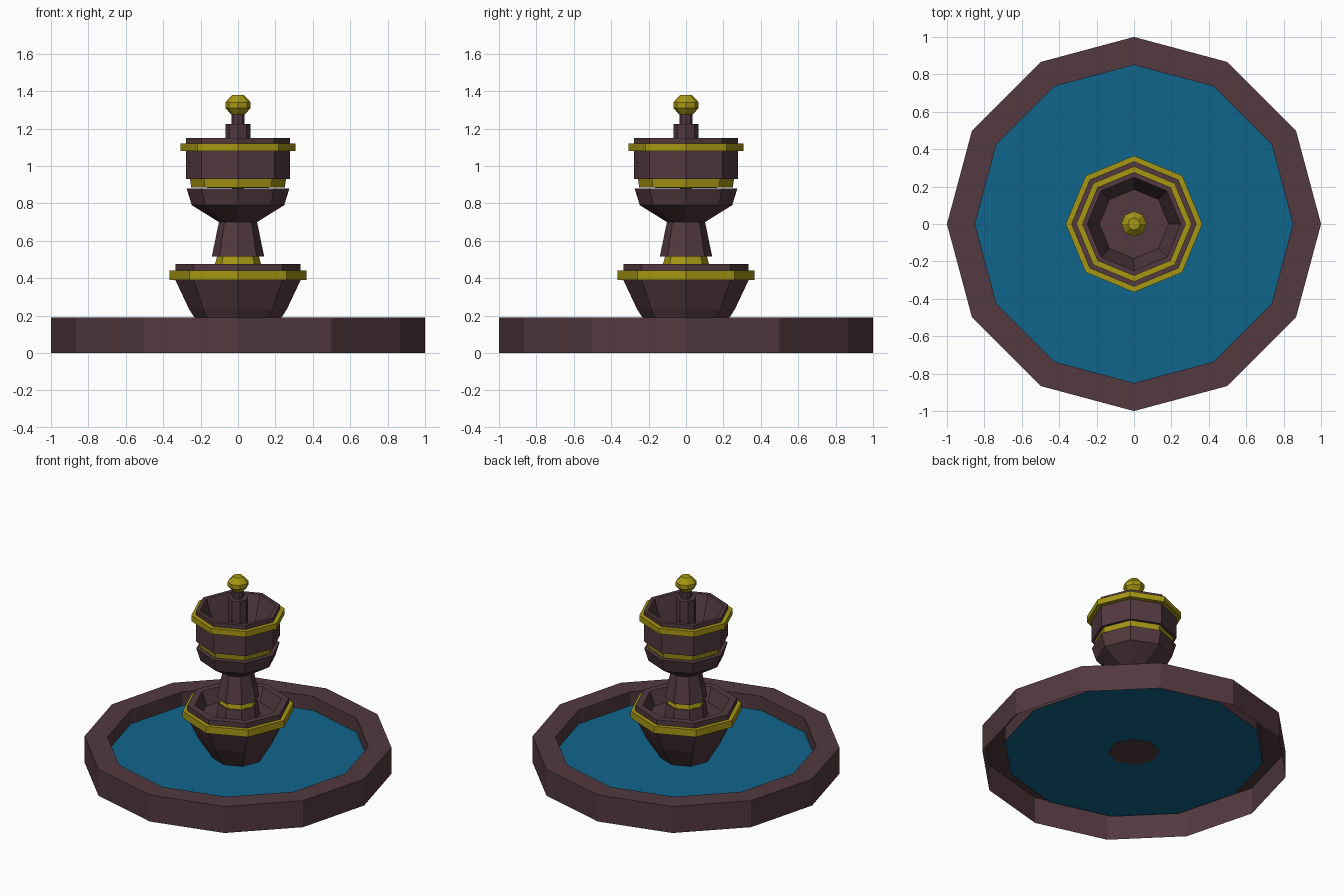
import bpy, bmesh
from math import cos, sin, tau

if "Cube" in bpy.data.objects:
    bpy.data.objects.remove(bpy.data.objects["Cube"])


def material(name, rgb):
    m = bpy.data.materials.new(name)
    m.diffuse_color = (*rgb, 1)
    m.use_nodes = True
    m.node_tree.nodes["Principled BSDF"].inputs["Base Color"].default_value = m.diffuse_color
    return m


STONE = material("stone", (0.085, 0.042, 0.05))
GOLD = material("gold", (0.38, 0.31, 0.007))
WATER = material("water", (0.005, 0.13, 0.26))


def lathe(name, profile, mat, sides=8, closed=False):
    """Spin (radius, z) points, listed up the outside, into a faceted solid."""
    bm = bmesh.new()
    rings = [[bm.verts.new((r * cos(tau * i / sides), r * sin(tau * i / sides), z))
              for i in range(sides)] for r, z in profile]
    pairs = list(zip(rings, rings[1:]))
    if closed:
        pairs.append((rings[-1], rings[0]))
    for a, b in pairs:
        for i in range(sides):
            j = (i + 1) % sides
            bm.faces.new((a[i], a[j], b[j], b[i]))
    bmesh.ops.remove_doubles(bm, verts=bm.verts, dist=1e-5)
    mesh = bpy.data.meshes.new(name)
    bm.to_mesh(mesh)
    bm.free()
    mesh.materials.append(mat)
    ob = bpy.data.objects.new(name, mesh)
    bpy.context.collection.objects.link(ob)
    return ob


def band(name, inner, outer, z0, z1):
    lathe(name, [(inner, z0), (outer, z0), (outer, z1), (inner, z1)], GOLD, closed=True)


# Pool wall (open underneath) and water sheet
lathe("pool_wall", [(1, 0), (1, 0.19), (0.85, 0.19), (0.85, 0.087)], STONE, 12)
lathe("pool_water", [(0.85, 0.09), (0, 0.09)], WATER, 12)

# Lower bowl, hollow, with its gold rim band
lathe("lower_bowl", [(0, 0.088), (0.167, 0.088), (0.262, 0.235), (0.335, 0.39),
                     (0.335, 0.475), (0.285, 0.475), (0.25, 0.38), (0, 0.38)], STONE)
band("lower_bowl_band", 0.335, 0.365, 0.39, 0.44)

# Column foot, gold collar and tapered column
lathe("column_foot", [(0.145, 0.38), (0.13, 0.475), (0, 0.475)], STONE)
lathe("column_collar", [(0, 0.475), (0.123, 0.475), (0.112, 0.515), (0, 0.515)], GOLD)
lathe("column", [(0, 0.515), (0.14, 0.515), (0.102, 0.70), (0, 0.70)], STONE)

# Upper bowl: flared base, gold waist, hollow drum and rim band
lathe("upper_bowl_base", [(0, 0.70), (0.102, 0.70), (0.247, 0.79), (0.275, 0.88),
                          (0, 0.88)], STONE)
lathe("upper_bowl_waist", [(0, 0.88), (0.25, 0.885), (0.257, 0.93), (0, 0.93)], GOLD)
lathe("upper_bowl_drum", [(0, 0.93), (0.277, 0.93), (0.277, 1.15), (0.25, 1.15),
                          (0.185, 0.945), (0, 0.945)], STONE)
band("upper_bowl_band", 0.277, 0.308, 1.08, 1.12)

# Spout and gold finial ball
lathe("spout", [(0.066, 0.945), (0.066, 1.225), (0.035, 1.225), (0.035, 1.275),
                (0, 1.275)], STONE)
lathe("finial_ball", [(0, 1.27), (0.037, 1.275), (0.068, 1.31), (0.068, 1.34),
                      (0.033, 1.378), (0, 1.38)], GOLD)
